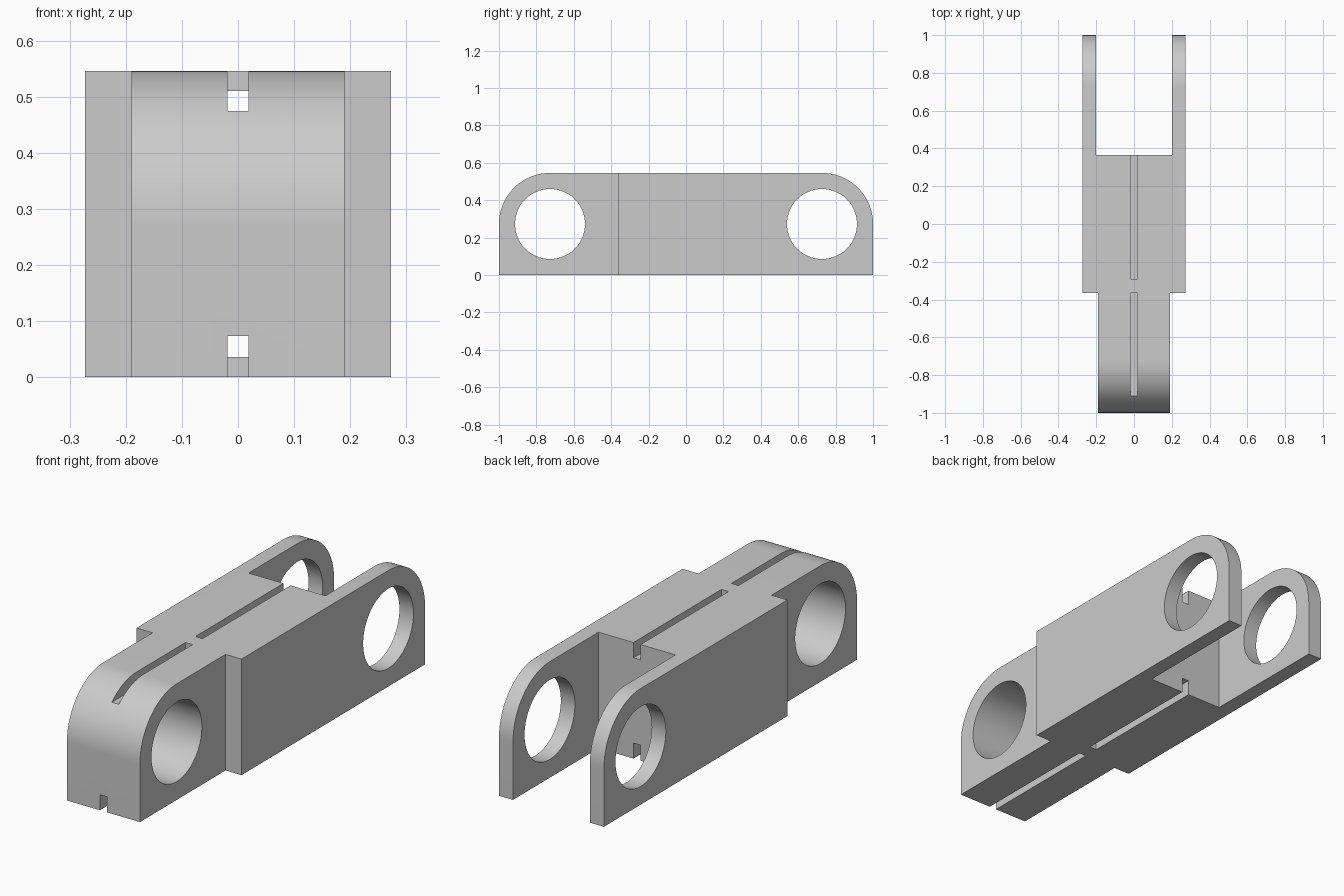
import bpy, bmesh, math

if "Cube" in bpy.data.objects:
    bpy.data.objects.remove(bpy.data.objects["Cube"], do_unlink=True)

R = 0.273            # corner radius and half width
TOP = 2 * R
PIVOT = 1 - R        # hole centre distance along y
HOLE = 0.187
SHOULDER = 0.364     # where the body meets the tongue and the fork
TONGUE = 0.19        # half width of the tongue
FORK = 0.2           # half width of the fork gap
SLOT = 0.0185        # half width of the grooves

grey = bpy.data.materials.new("plain grey")
grey.use_nodes = True
grey.diffuse_color = (0.6, 0.6, 0.6, 1)
grey.node_tree.nodes["Principled BSDF"].inputs["Base Color"].default_value = (0.6, 0.6, 0.6, 1)


def extrude_x(name, profile, x0, x1):
    """Solid made from a closed (y, z) outline swept along x."""
    bm = bmesh.new()
    face = bm.faces.new([bm.verts.new((x0, y, z)) for y, z in profile])
    out = bmesh.ops.extrude_face_region(bm, geom=[face])
    verts = [v for v in out["geom"] if isinstance(v, bmesh.types.BMVert)]
    bmesh.ops.translate(bm, verts=verts, vec=(x1 - x0, 0, 0))
    bmesh.ops.recalc_face_normals(bm, faces=bm.faces)
    mesh = bpy.data.meshes.new(name)
    bm.to_mesh(mesh)
    bm.free()
    obj = bpy.data.objects.new(name, mesh)
    bpy.context.collection.objects.link(obj)
    return obj


def arc(cy, cz, r, start, end, steps):
    return [(cy + r * math.cos(a), cz + r * math.sin(a))
            for a in (start + (end - start) * i / steps for i in range(steps + 1))]


def box(name, x0, x1, y0, y1, z0, z1):
    return extrude_x(name, [(y0, z0), (y1, z0), (y1, z1), (y0, z1)], x0, x1)


# Link body: flat base with two rounded upper ends
outline = [(-1, 0), (1, 0)]
outline += arc(PIVOT, R, R, 0, math.pi / 2, 32)
outline += arc(-PIVOT, R, R, math.pi / 2, math.pi, 32)
link = extrude_x("link_body", outline, -R, R)
link.data.materials.append(grey)

# Fork gap and pin holes
cutters = [box("fork_gap_cutter", -FORK, FORK, SHOULDER, 2, -1, 1)]
for side in (-1, 1):
    circle = arc(side * PIVOT, R, HOLE, 0, 2 * math.pi, 96)[:-1]
    cutters.append(extrude_x("pin_hole_cutter", circle, -1, 1))
    # Step from the body down to the narrower tongue
    x0, x1 = sorted((side * TONGUE, side))
    cutters.append(box("tongue_side_cutter", x0, x1, -2, -SHOULDER, -1, 1))

# Grooves above and below, each passing under a small bridge
bridge_end = -0.29
for inner, mid, outer in ((0.474, 0.51, 1), (0.073, 0.036, -1)):
    deep = sorted((inner, mid))
    full = sorted((inner, outer))
    cutters.append(box("tunnel_cutter", -SLOT, SLOT, -0.4, -0.25, *deep))
    cutters.append(box("front_groove_cutter", -SLOT, SLOT, -2, -SHOULDER, *full))
    cutters.append(box("rear_groove_cutter", -SLOT, SLOT, bridge_end, 0.6, *full))

bpy.ops.object.select_all(action="DESELECT")
bpy.context.view_layer.objects.active = link
link.select_set(True)
for cutter in cutters:
    cutter.hide_render = True
    mod = link.modifiers.new("cut", "BOOLEAN")
    mod.operation = "DIFFERENCE"
    mod.solver = "EXACT"
    mod.object = cutter
    bpy.ops.object.modifier_apply(modifier=mod.name)
    bpy.data.objects.remove(cutter, do_unlink=True)

bpy.ops.object.shade_smooth_by_angle(angle=math.radians(30))
